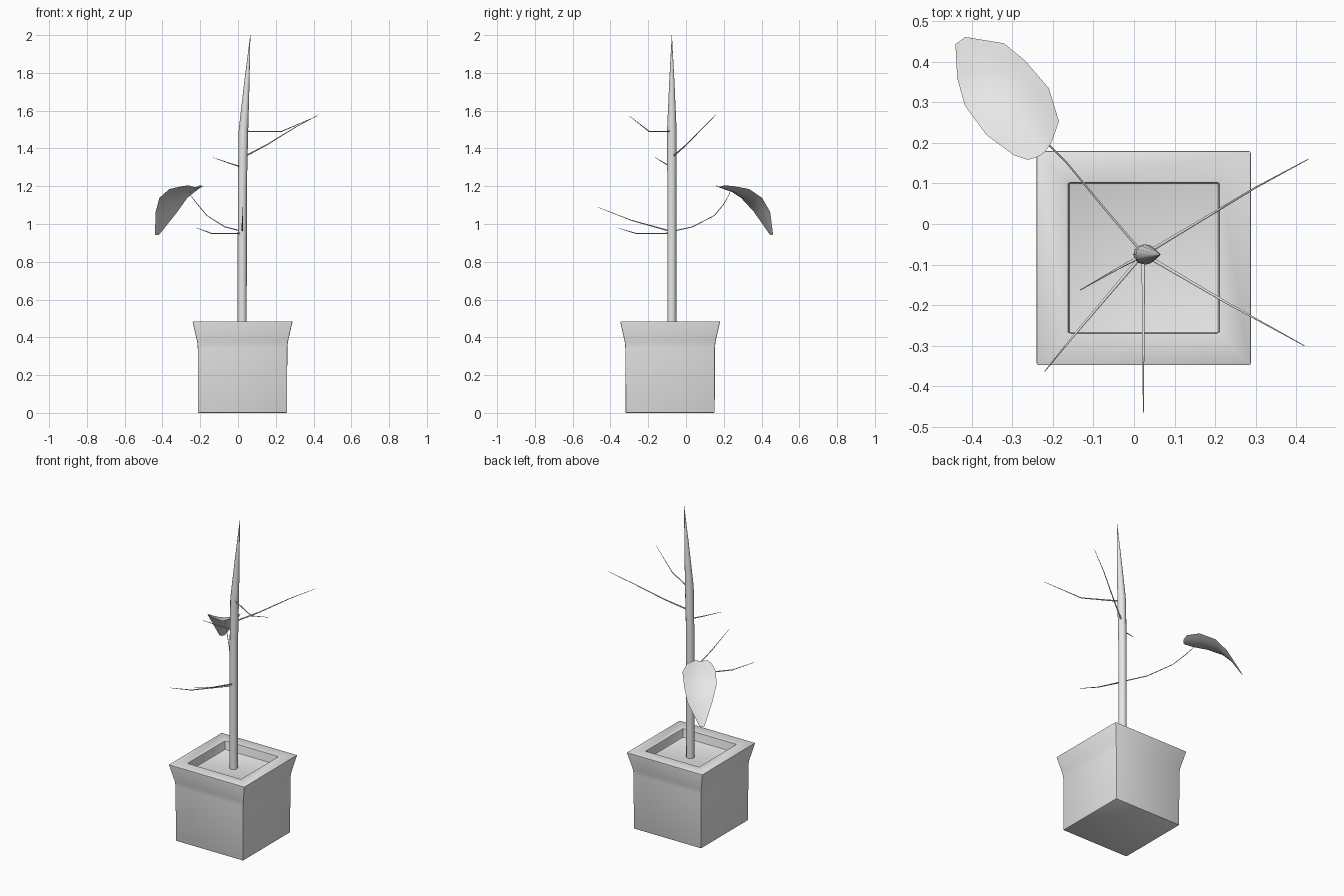
import bpy
import bmesh
import math
from mathutils import Vector

default = bpy.data.objects.get("Cube")
if default:
    bpy.data.objects.remove(default, do_unlink=True)

# Single material for the whole plant
grey = bpy.data.materials.new("plain grey")
grey.use_nodes = True
grey.diffuse_color = (0.8, 0.8, 0.8, 1)
shader = next(n for n in grey.node_tree.nodes if n.type == 'BSDF_PRINCIPLED')
shader.inputs["Base Color"].default_value = grey.diffuse_color


def activate(obj):
    bpy.ops.object.select_all(action='DESELECT')
    obj.select_set(True)
    bpy.context.view_layer.objects.active = obj


def smooth(obj, degrees):
    activate(obj)
    bpy.ops.object.shade_smooth_by_angle(angle=math.radians(degrees))


def mesh_object(name, bm):
    mesh = bpy.data.meshes.new(name)
    bm.to_mesh(mesh)
    bm.free()
    mesh.materials.append(grey)
    obj = bpy.data.objects.new(name, mesh)
    bpy.context.collection.objects.link(obj)
    return obj


def tube(name, points, radii, resolution=1):
    """Tapered round tube through the points."""
    curve = bpy.data.curves.new(name, 'CURVE')
    curve.dimensions = '3D'
    curve.bevel_depth = 1
    curve.bevel_resolution = resolution
    curve.use_fill_caps = True
    spline = curve.splines.new('POLY')
    spline.points.add(len(points) - 1)
    for point, co, radius in zip(spline.points, points, radii):
        point.co = (*co, 1)
        point.radius = radius
    curve.materials.append(grey)
    obj = bpy.data.objects.new(name, curve)
    bpy.context.collection.objects.link(obj)
    activate(obj)
    bpy.ops.object.convert(target='MESH')
    smooth(bpy.context.object, 60)


# Square pot: rings of (half width, height), from base over rim down to soil
def build_pot():
    centre = Vector((0.024, -0.084, 0))
    profile = [(0.236, 0), (0.237, 0.34), (0.24, 0.375), (0.265, 0.485),
               (0.185, 0.485), (0.185, 0.43)]
    bm = bmesh.new()
    rings = []
    for half, z in profile:
        rings.append([bm.verts.new(centre + Vector((sx * half, sy * half, z)))
                      for sx, sy in ((-1, -1), (1, -1), (1, 1), (-1, 1))])
    for low, high in zip(rings, rings[1:]):
        for i in range(4):
            j = (i + 1) % 4
            bm.faces.new((low[i], low[j], high[j], high[i]))
    bm.faces.new(rings[0][::-1])
    bm.faces.new(rings[-1])
    pot = mesh_object("square_pot", bm)
    bevel = pot.modifiers.new("soft_edges", 'BEVEL')
    bevel.width = 0.005
    bevel.segments = 2
    bevel.limit_method = 'ANGLE'
    activate(pot)
    bpy.ops.object.modifier_apply(modifier=bevel.name)
    smooth(pot, 30)


# Leaf: rows of (distance along, left edge, right edge, height), cupped
def build_leaf():
    base = Vector((-0.235, 0.178, 0))
    along, across = Vector((-0.6, 0.8, 0)), Vector((0.8, 0.6, 0))
    rows = [(0, -0.033, 0.04, 1.205), (0.03, -0.054, 0.085, 1.2),
            (0.11, -0.078, 0.114, 1.185), (0.2, -0.077, 0.108, 1.138),
            (0.265, -0.052, 0.092, 1.065), (0.335, -0.005, 0.025, 0.945)]
    columns = 6
    bm = bmesh.new()
    grid = []
    for t, left, right, z in rows:
        row = []
        for c in range(columns + 1):
            f = c / columns
            side = left + (right - left) * f
            sag = math.sin(math.pi * f) * (right - left) * 0.12
            # Ends bow outwards for a rounded outline
            bow = math.sin(math.pi * f) * 0.01
            t_bowed = t - bow if t == 0 else t
            row.append(bm.verts.new(base + along * t_bowed + across * side
                                    + Vector((0, 0, z - sag))))
        grid.append(row)
    for a, b in zip(grid, grid[1:]):
        for c in range(columns):
            bm.faces.new((a[c], a[c + 1], b[c + 1], b[c]))
    bmesh.ops.recalc_face_normals(bm, faces=bm.faces[:])
    if sum(f.normal.z for f in bm.faces) < 0:
        bmesh.ops.reverse_faces(bm, faces=bm.faces[:])
    smooth(mesh_object("leaf", bm), 60)


build_pot()
build_leaf()

# Trunk, leaning towards its pointed tip
trunk_y = -0.075
tube("trunk",
     [(x, trunk_y, z) for x, z in ((0.022, 0.42), (0.023, 1.2), (0.029, 1.5),
                                   (0.047, 1.75), (0.065, 2))],
     [0.024, 0.024, 0.025, 0.014, 0.0005], resolution=4)

# Bare twigs, each starting inside the trunk
twigs = {
    "upper_front_twig": [(0.03, -0.078, 1.49), (0.23, -0.195, 1.49),
                         (0.42, -0.3, 1.572)],
    "upper_back_twig": [(0.03, -0.072, 1.355), (0.15, 0, 1.418),
                        (0.3, 0.09, 1.51), (0.43, 0.16, 1.58)],
    "short_twig": [(0.025, -0.075, 1.3), (-0.04, -0.11, 1.32),
                   (-0.133, -0.163, 1.352)],
    "lower_right_twig": [(0.02, -0.077, 0.95), (-0.14, -0.265, 0.95),
                         (-0.22, -0.363, 0.98)],
    "lower_front_twig": [(0.023, -0.075, 0.96), (0.023, -0.29, 1.02),
                         (0.023, -0.465, 1.088)],
}
for name, path in twigs.items():
    last = len(path) - 1
    tube(name, path, [0.0045 - 0.0035 * i / last for i in range(last + 1)])

# Leaf stem, curving up to the underside of the leaf
stem = [(0.02, -0.07, 0.962), (-0.07, 0.035, 0.985), (-0.165, 0.15, 1.045),
        (-0.215, 0.2, 1.105), (-0.25, 0.225, 1.15), (-0.252, 0.235, 1.175)]
tube("leaf_stem", stem, [0.003, 0.0025, 0.002, 0.002, 0.0015, 0.0015])
